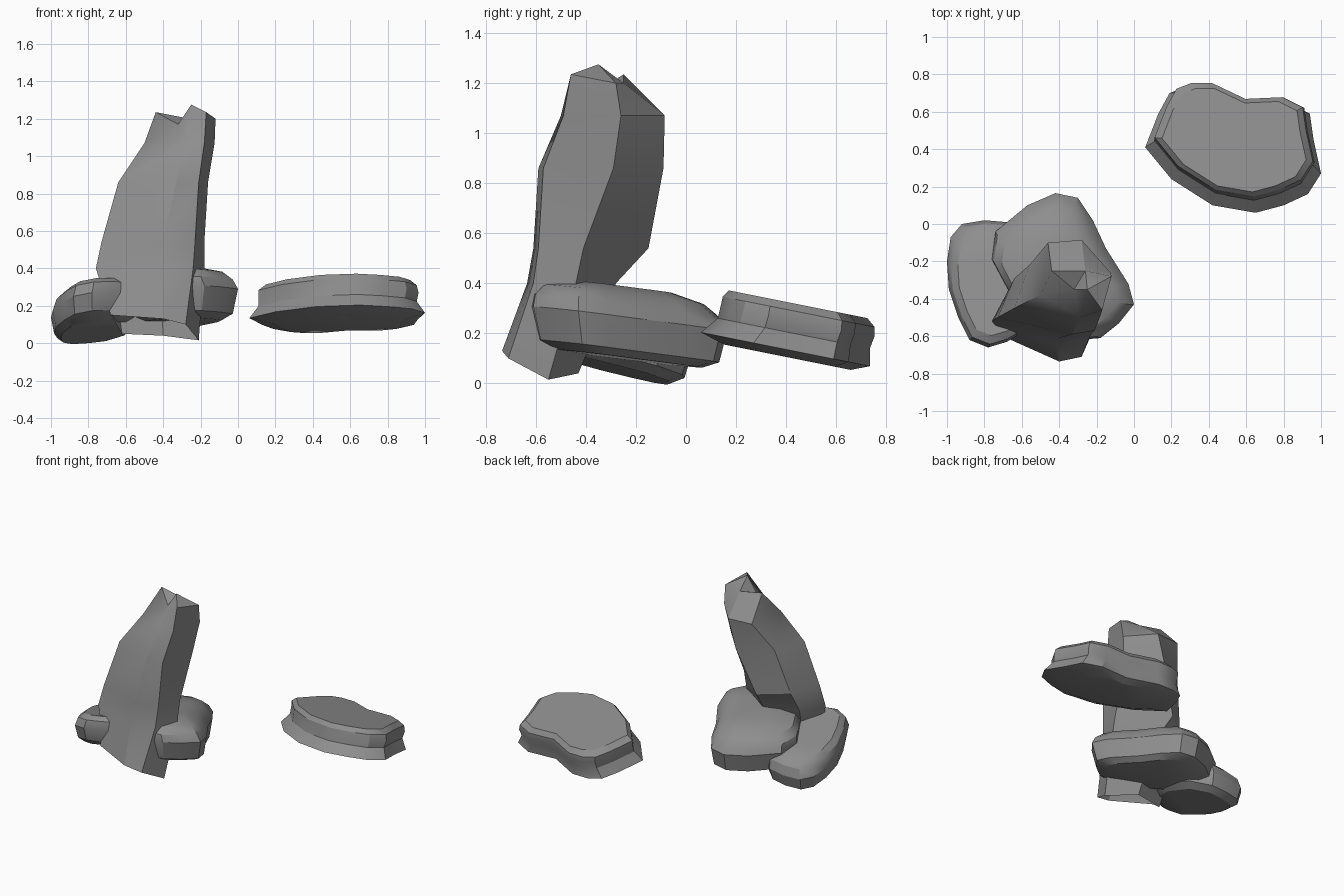
import bpy
import bmesh
import math

if "Cube" in bpy.data.objects:
    bpy.data.objects.remove(bpy.data.objects["Cube"], do_unlink=True)

# Single stone colour
stone = bpy.data.materials.new("grey_stone")
stone.use_nodes = True
stone.diffuse_color = (0.27, 0.27, 0.27, 1)
stone.node_tree.nodes["Principled BSDF"].inputs["Base Color"].default_value = stone.diffuse_color


def loft(name, rings, open_base=False):
    """Skin a list of closed rings, cap the ends and shade by angle."""
    bm = bmesh.new()
    loops = [[bm.verts.new(point) for point in ring] for ring in rings]
    count = len(loops[0])
    for lower, upper in zip(loops, loops[1:]):
        for i in range(count):
            j = (i + 1) % count
            bm.faces.new((lower[i], lower[j], upper[j], upper[i]))
    caps = [bm.faces.new(loops[-1])]
    if not open_base:
        caps.append(bm.faces.new(loops[0]))
    bmesh.ops.triangulate(bm, faces=caps)
    bmesh.ops.recalc_face_normals(bm, faces=bm.faces)
    mesh = bpy.data.meshes.new(name)
    bm.to_mesh(mesh)
    bm.free()
    mesh.materials.append(stone)
    rock = bpy.data.objects.new(name, mesh)
    bpy.context.collection.objects.link(rock)
    bpy.ops.object.select_all(action="DESELECT")
    rock.select_set(True)
    bpy.context.view_layer.objects.active = rock
    bpy.ops.object.shade_smooth_by_angle(angle=math.radians(30))


def slab(name, outline, base, slope_x, slope_y, layers):
    """Tilted flat stone: each layer is (scale, lift, shift_x, shift_y)."""
    cx = sum(p[0] for p in outline) / len(outline)
    cy = sum(p[1] for p in outline) / len(outline)
    rings = []
    for scale, lift, shift_x, shift_y in layers:
        ring = []
        for px, py in outline:
            x = cx + (px - cx) * scale + shift_x
            y = cy + (py - cy) * scale + shift_y
            ring.append((x, y, base + lift + slope_x * (x - cx) + slope_y * (y - cy)))
        rings.append(ring)
    loft(name, rings)


def level(z, *corners):
    return [(x, y, z) for x, y in corners]


# Tall leaning spire, open below: front left, front, front right, right, back, left
spire_rings = [
    [(-.68, -.61, .15), (-.4, -.735, .13), (-.28, -.71, .1),
     (-.21, -.55, .015), (-.4, -.43, .04), (-.62, -.48, .05)],
    level(.4, (-.76, -.52), (-.42, -.635), (-.24, -.61), (-.18, -.44), (-.42, -.28), (-.67, -.35)),
    level(.54, (-.73, -.5), (-.4, -.61), (-.23, -.59), (-.18, -.41), (-.46, -.15), (-.64, -.29)),
    level(.86, (-.64, -.45), (-.33, -.59), (-.21, -.57), (-.16, -.29), (-.34, -.09), (-.56, -.22)),
    level(1.07, (-.5, -.38), (-.29, -.5), (-.18, -.49), (-.125, -.26), (-.28, -.085), (-.46, -.1)),
    [(-.32, -.35, 1.17), (-.25, -.35, 1.275), (-.17, -.46, 1.235),
     (-.12, -.28, 1.2), (-.26, -.25, 1.2), (-.44, -.25, 1.235)],
]
loft("tall_spire", spire_rings, open_base=True)

# Base stone on the outer side of the spire
slab("outer_base_stone",
     [(-1, -.2), (-.98, -.07), (-.92, 0), (-.8, .02), (-.68, .01), (-.55, -.1),
      (-.5, -.35), (-.55, -.55), (-.68, -.63), (-.78, -.66), (-.88, -.62),
      (-.94, -.5), (-.99, -.35)],
     .095, .1, -.24,
     [(.75, -.035, 0, 0), (.92, 0, 0, 0), (1, .09, 0, 0), (.95, .15, .01, 0), (.82, .18, .02, 0)])

# Base stone behind the spire
slab("rear_base_stone",
     [(-.76, -.19), (-.74, -.04), (-.57, .1), (-.42, .165), (-.3, .14), (-.22, .02),
      (-.15, -.13), (-.03, -.32), (0, -.43), (-.08, -.53), (-.18, -.61), (-.3, -.62),
      (-.5, -.52), (-.66, -.38)],
     .11, .02, -.12,
     [(.75, -.01, 0, 0), (.92, .02, 0, 0), (1, .15, 0, 0),
      (.95, .2, -.01, -.01), (.82, .245, -.02, -.02), (.5, .275, -.02, -.02)])

# Separate stone lying apart from the group, with a slight waist
slab("separate_stone",
     [(.06, .41), (.13, .59), (.19, .7), (.28, .735), (.4, .735), (.6, .64), (.82, .65),
      (.94, .59), (.96, .45), (1, .27), (.93, .16), (.8, .1), (.65, .06), (.42, .1), (.2, .24)],
     .13, 0, -.2,
     [(.75, -.03, 0, 0), (1, 0, 0, 0), (.9, .07, 0, .03), (.91, .12, .005, .045),
      (.9, .16, 0, .05), (.82, .19, 0, .045)])
